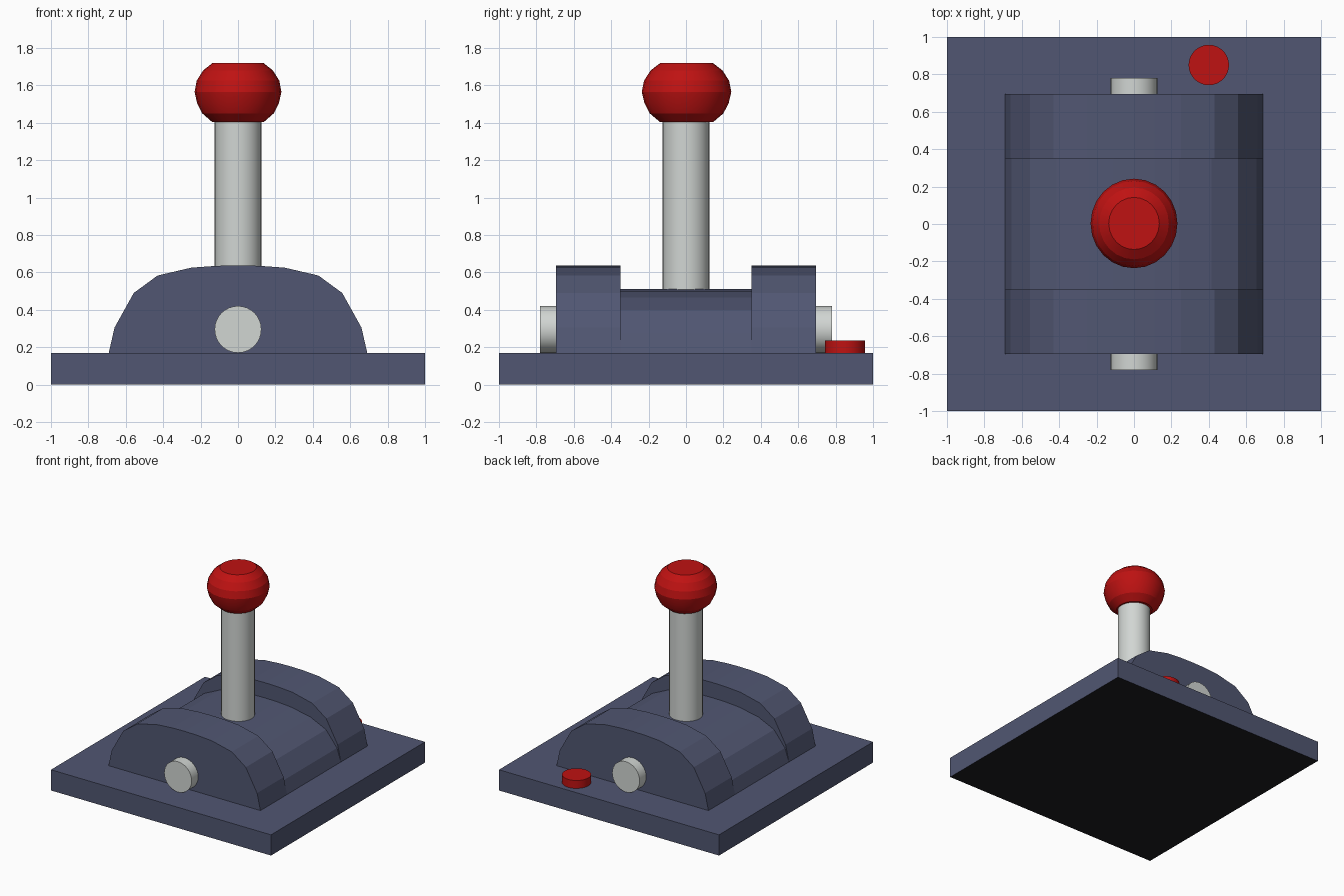
import bpy, bmesh, math
from mathutils import Matrix

if "Cube" in bpy.data.objects:
    bpy.data.objects.remove(bpy.data.objects["Cube"])


def material(name, rgb):
    m = bpy.data.materials.new(name)
    m.diffuse_color = (*rgb, 1)
    m.use_nodes = True
    m.node_tree.nodes["Principled BSDF"].inputs["Base Color"].default_value = m.diffuse_color
    return m


SLATE = material("slate blue", (0.082, 0.094, 0.168))
BLACK = material("black underside", (0.012, 0.012, 0.015))
GREY = material("light grey", (0.64, 0.67, 0.65))
RED = material("red", (0.52, 0.006, 0.006))


def finish(name, bm, mat, smooth_angle=None):
    bmesh.ops.recalc_face_normals(bm, faces=bm.faces[:])
    mesh = bpy.data.meshes.new(name)
    bm.to_mesh(mesh)
    bm.free()
    mesh.materials.append(mat)
    ob = bpy.data.objects.new(name, mesh)
    bpy.context.collection.objects.link(ob)
    if smooth_angle:
        bpy.ops.object.select_all(action='DESELECT')
        ob.select_set(True)
        bpy.context.view_layer.objects.active = ob
        bpy.ops.object.shade_smooth_by_angle(angle=math.radians(smooth_angle))
    return ob


def box(name, mat, x, y, z0, z1):
    bm = bmesh.new()
    bmesh.ops.create_cube(bm, size=1, matrix=Matrix.Translation((0, 0, (z0 + z1) / 2))
                          @ Matrix.Diagonal((x, y, z1 - z0, 1)))
    return finish(name, bm, mat)


def dome(name, mat, half, y0, y1):
    """Mirror a half profile in x and extrude it along y."""
    pts = half + [(-x, z) for x, z in reversed(half) if x > 0]
    bm = bmesh.new()
    face = bm.faces.new([bm.verts.new((x, y0, z)) for x, z in pts])
    ext = bmesh.ops.extrude_face_region(bm, geom=[face], use_keep_orig=True)
    bmesh.ops.translate(bm, vec=(0, y1 - y0, 0),
                        verts=[v for v in ext["geom"] if isinstance(v, bmesh.types.BMVert)])
    return finish(name, bm, mat)


def lathe(name, mat, profile, sides=32, angle=30, transform=None):
    """Stack rings of (radius, z) and cap both ends."""
    bm = bmesh.new()
    rings = [[bm.verts.new((r * math.cos(2 * math.pi * i / sides),
                            r * math.sin(2 * math.pi * i / sides), z))
              for i in range(sides)] for r, z in profile]
    for a, b in zip(rings, rings[1:]):
        for i in range(sides):
            j = (i + 1) % sides
            bm.faces.new((a[i], a[j], b[j], b[i]))
    bm.faces.new(rings[0])
    bm.faces.new(rings[-1])
    if transform:
        bm.transform(transform)
    return finish(name, bm, mat, angle)


# Square base plate with a black underside
base = box("base_plate", SLATE, 2, 2, 0, 0.17)
base.data.materials.append(BLACK)
for p in base.data.polygons:
    if p.normal.z < -0.5:
        p.material_index = 1

# Arched housing: two tall cheeks and a lower centre
cheek = [(0.692, 0.165), (0.66, 0.305), (0.557, 0.49), (0.43, 0.583),
         (0.25, 0.625), (0.11, 0.635), (0, 0.637)]
centre = [(0.692, 0.165), (0.655, 0.275), (0.555, 0.4), (0.415, 0.465),
          (0.24, 0.5), (0.11, 0.51), (0, 0.512)]
dome("front_cheek", SLATE, cheek, -0.695, -0.35)
dome("back_cheek", SLATE, cheek, 0.35, 0.695)
dome("centre_housing", SLATE, centre, -0.35, 0.35)

# Axle ends poking out of the cheeks
for name, y0, y1 in (("front_axle_end", -0.78, -0.65), ("back_axle_end", 0.65, 0.78)):
    lathe(name, GREY, [(0.125, -y1), (0.125, -y0)],
          transform=Matrix.Translation((0, 0, 0.295)) @ Matrix.Rotation(math.pi / 2, 4, 'X'))

# Stick
lathe("stick", GREY, [(0.125, 0.45), (0.125, 1.42)])

# Ball knob, flattened at top and bottom
lathe("ball_knob", RED,
      [(0.14, 1.403), (0.195, 1.45), (0.223, 1.505), (0.237, 1.565),
       (0.225, 1.625), (0.19, 1.68), (0.138, 1.72)],
      sides=24, angle=18, transform=Matrix.Translation((0, 0.003, 0)) @ Matrix.Diagonal((0.98, 1.01, 1, 1)))

# Small push button
lathe("button", RED, [(0.108, 0.165), (0.108, 0.235)],
      transform=Matrix.Translation((0.4, 0.85, 0)))
